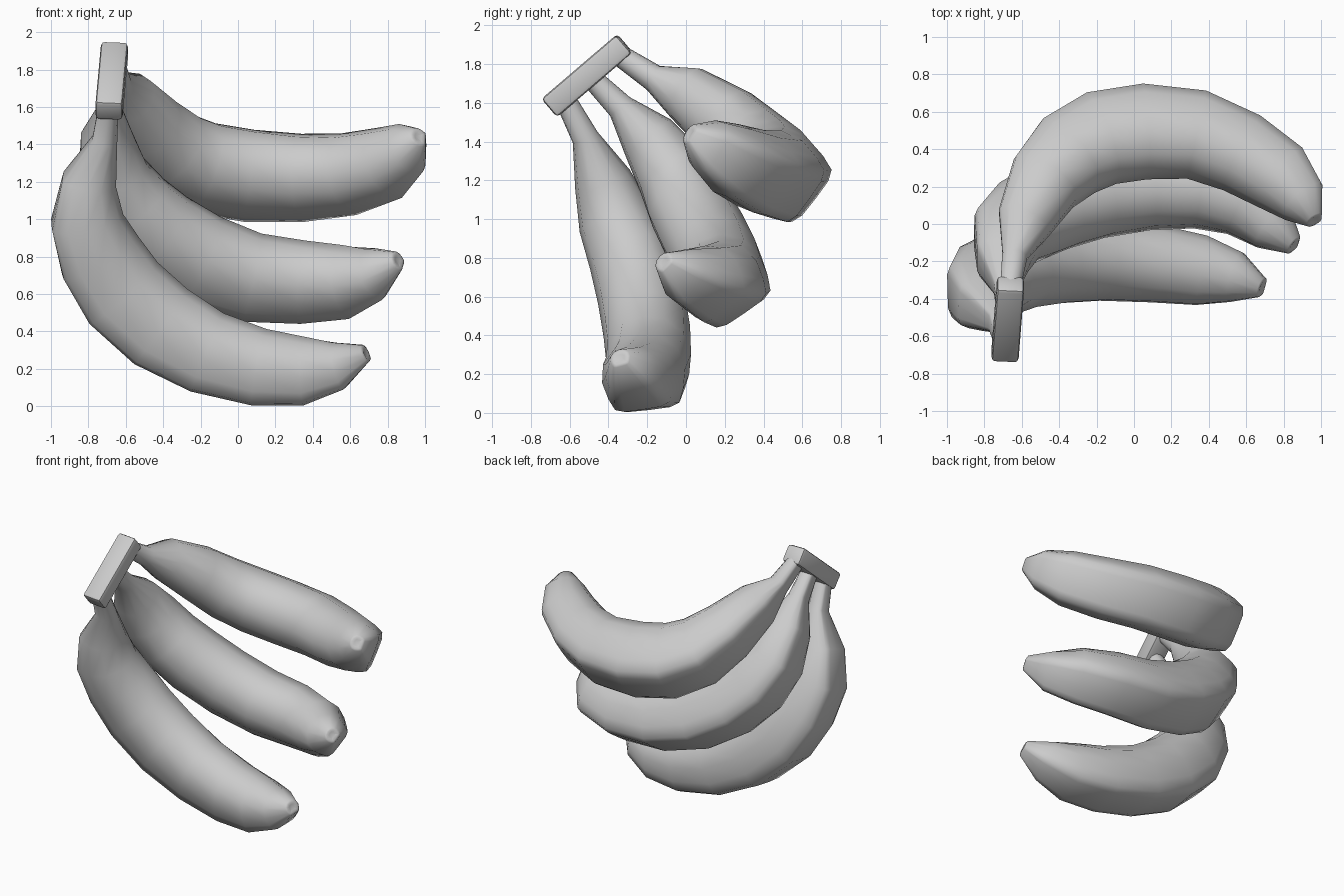
import bpy, bmesh, math
from mathutils import Vector, Matrix

default = bpy.data.objects.get("Cube")
if default:
    bpy.data.objects.remove(default, do_unlink=True)

# Single flat peel colour
peel = bpy.data.materials.new("peel_grey")
peel.use_nodes = True
peel.diffuse_color = (0.6, 0.6, 0.6, 1)
peel.node_tree.nodes["Principled BSDF"].inputs["Base Color"].default_value = peel.diffuse_color


def make_object(name, bm, angle):
    """Turn a bmesh into a linked object with edge-aware smooth shading."""
    bmesh.ops.recalc_face_normals(bm, faces=bm.faces)
    mesh = bpy.data.meshes.new(name)
    bm.to_mesh(mesh)
    bm.free()
    mesh.materials.append(peel)
    obj = bpy.data.objects.new(name, mesh)
    bpy.context.collection.objects.link(obj)
    bpy.ops.object.select_all(action='DESELECT')
    bpy.context.view_layer.objects.active = obj
    obj.select_set(True)
    bpy.ops.object.shade_smooth_by_angle(angle=math.radians(angle))
    return obj


# Half cross-section (sideways, outward): soft hexagon with a flat back
HALF = [(0, 1), (.5, .99), (.75, .9), (.89, .58), (1, .1), (.9, -.42), (.5, -.82), (0, -.94)]
SECTION = HALF + [(-w, d) for w, d in HALF[-2:0:-1]]

# Half depth and half width of the fruit at each path station
DEPTH = [.055, .07, .15, .2, .235, .25, .25, .23, .21, .185, .13, .05]
WIDTH = [.055, .07, .15, .195, .215, .225, .225, .22, .21, .19, .14, .055]


def make_fruit(name, path, side):
    """Loft the section along a path; side is the sideways direction."""
    path = [Vector(p) for p in path]
    side = Vector(side).normalized()
    bm = bmesh.new()
    rings = []
    for i, centre in enumerate(path):
        before, after = path[max(i - 1, 0)], path[min(i + 1, len(path) - 1)]
        tangent = (after - before).normalized()
        across = (side - tangent * side.dot(tangent)).normalized()
        outward = across.cross(tangent)
        rings.append([bm.verts.new(centre + across * w * WIDTH[i] + outward * d * DEPTH[i])
                      for w, d in SECTION])
    for a, b in zip(rings, rings[1:]):
        for j in range(len(a)):
            k = (j + 1) % len(a)
            bm.faces.new((a[j], a[k], b[k], b[j]))
    bm.faces.new(rings[0])
    tip = bm.faces.new(rings[-1])
    # Blossom end: a small button with a shallow dimple
    bm.normal_update()
    bmesh.ops.inset_region(bm, faces=[tip], thickness=.015, depth=.006)
    bmesh.ops.inset_region(bm, faces=[tip], thickness=.015, depth=-.004)
    return make_object(name, bm, 65)


make_fruit("lower_fruit", [
    (-.69, -.62, 1.61), (-.71, -.52, 1.42), (-.79, -.43, 1.2), (-.8, -.365, 1.0),
    (-.73, -.29, .81), (-.61, -.235, .62), (-.41, -.205, .44), (-.16, -.195, .3),
    (.12, -.215, .22), (.36, -.25, .2), (.54, -.285, .225), (.68, -.34, .285)],
    (0, .99, .14))

make_fruit("middle_fruit", [
    (-.675, -.48, 1.72), (-.68, -.34, 1.58), (-.69, -.195, 1.42), (-.665, -.07, 1.24),
    (-.56, .01, 1.07), (-.41, .085, .93), (-.19, .15, .8), (.08, .185, .71),
    (.35, .18, .685), (.58, .11, .685), (.73, -.02, .72), (.85, -.115, .78)],
    (0, .83, .56))

make_fruit("upper_fruit", [
    (-.66, -.35, 1.85), (-.635, -.17, 1.73), (-.58, 0, 1.65), (-.47, .21, 1.5),
    (-.34, .345, 1.375), (-.17, .435, 1.295), (.06, .47, 1.255), (.33, .455, 1.24),
    (.57, .36, 1.255), (.78, .23, 1.31), (.9, .11, 1.385), (.96, .02, 1.44)],
    (0, .6, .8))

# Stem block joining the three necks
along = Vector((.06, .76, .65)).normalized()
up = Vector((0, -.65, .76)).normalized()
right = along.cross(up).normalized()
up = right.cross(along)
frame = Matrix((right, along, up)).transposed().to_4x4()
frame.translation = (-.675, -.51, 1.74)
bm = bmesh.new()
bmesh.ops.create_cube(bm, size=1, matrix=frame @ Matrix.Diagonal((.145, .51, .125, 1)))
bmesh.ops.bevel(bm, geom=bm.edges[:], offset=.02, segments=2, profile=.5, affect='EDGES')
make_object("stem_block", bm, 35)
